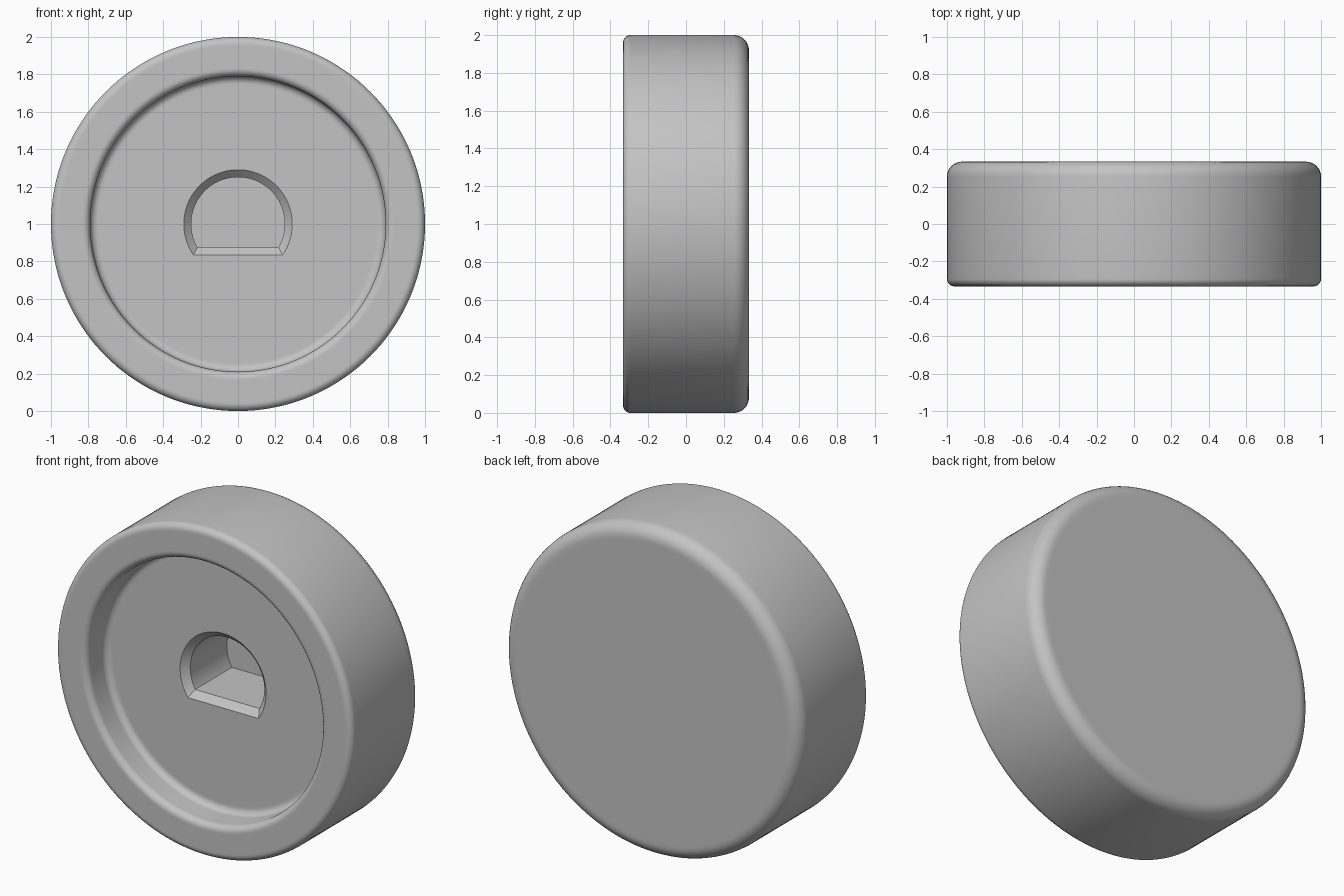
import bpy
import bmesh
from math import sin, cos, asin, pi, radians

cube = bpy.data.objects.get("Cube")
if cube:
    bpy.data.objects.remove(cube)

ARC, FLAT = 96, 48          # segments on the round part and on the flat of the bore
HALF = 1 / 3                # half thickness of the knob
FLOOR = -HALF + 0.19        # depth of the recess floor
BORE_END = 0.25


def circle(r):
    """Closed ring of (x, z) points."""
    n = ARC + FLAT
    return [(r * cos(-pi / 6 + 2 * pi * i / n), r * sin(-pi / 6 + 2 * pi * i / n))
            for i in range(n)]


def d_shape(r, drop):
    """Ring with the bottom cut flat at a distance below the centre."""
    a = asin(drop / r)
    pts = [(r * cos(-a + (pi + 2 * a) * i / ARC), r * sin(-a + (pi + 2 * a) * i / ARC))
           for i in range(ARC)]
    w = r * cos(a)
    return pts + [(-w + 2 * w * i / FLAT, -drop) for i in range(FLAT)]


def fillet(cr, cy, rad, start, end, steps=8):
    """Quarter round of (radius, y) points about a centre."""
    angles = [radians(start + (end - start) * i / steps) for i in range(steps + 1)]
    return [(cr + rad * cos(a), cy + rad * sin(a)) for a in angles]


# Lathe profile from the back face, round the rim, into the recess
profile = [(0.90, HALF)]
profile += fillet(0.92, HALF - 0.08, 0.08, 90, 0)
profile += fillet(0.96, -HALF + 0.04, 0.04, 0, -90)
profile += [(0.95, -HALF), (0.84, -HALF)]
profile += fillet(0.83, -HALF + 0.04, 0.04, 270, 180)
profile += fillet(0.75, FLOOR - 0.04, 0.04, 0, 90)
profile += [(0.74, FLOOR), (0.34, FLOOR)]
rings = [(circle(r), y) for r, y in profile]

# D-shaped shaft bore with a chamfered mouth
rings += [(d_shape(0.29, 0.165), FLOOR),
          (d_shape(0.25, 0.125), FLOOR + 0.04),
          (d_shape(0.25, 0.125), BORE_END)]

bm = bmesh.new()
loops = [[bm.verts.new((x, y, z + 1)) for x, z in pts] for pts, y in rings]
for a, b in zip(loops, loops[1:]):
    for i in range(len(a)):
        j = (i + 1) % len(a)
        bm.faces.new((a[i], a[j], b[j], b[i]))
bm.faces.new(loops[0])
bm.faces.new(loops[-1])
bmesh.ops.recalc_face_normals(bm, faces=bm.faces)

mesh = bpy.data.meshes.new("knob")
bm.to_mesh(mesh)
bm.free()
knob = bpy.data.objects.new("knob", mesh)
bpy.context.collection.objects.link(knob)

# Plain grey material
grey = bpy.data.materials.new("plain grey")
grey.use_nodes = True
colour = (0.55, 0.55, 0.55, 1)
grey.diffuse_color = colour
grey.node_tree.nodes["Principled BSDF"].inputs["Base Color"].default_value = colour
mesh.materials.append(grey)

bpy.ops.object.select_all(action='DESELECT')
knob.select_set(True)
bpy.context.view_layer.objects.active = knob
bpy.ops.object.shade_smooth_by_angle(angle=radians(30))
